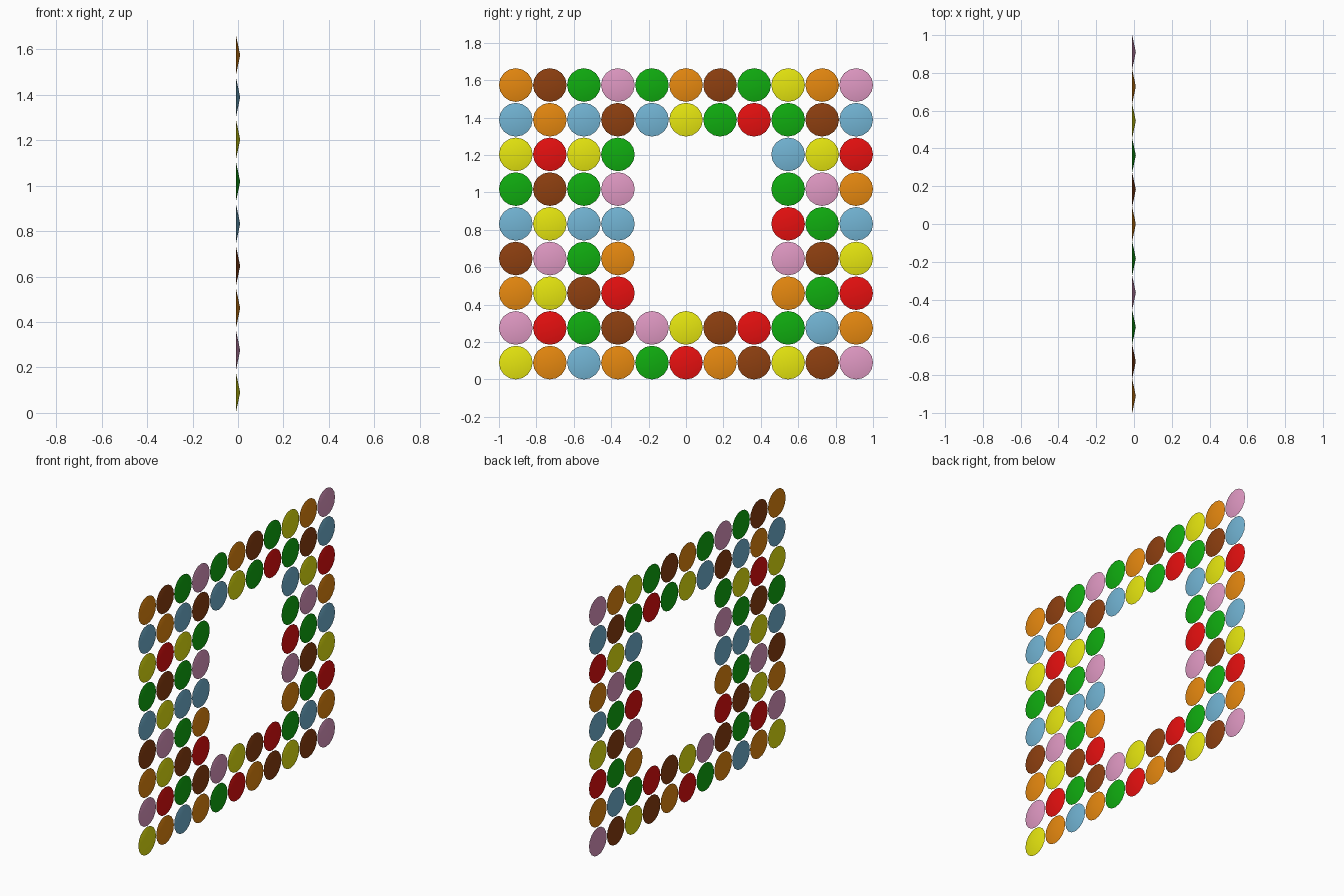
import bpy, bmesh
from mathutils import Matrix

if "Cube" in bpy.data.objects:
    bpy.data.objects.remove(bpy.data.objects["Cube"])

RADIUS, DEPTH, SIDES = 0.09, 0.019, 16
STEP_Y, STEP_Z = 0.182, 0.1855

COLOURS = {
    "O": ("orange", (0.8, 0.25, 0.005)),
    "B": ("brown", (0.27, 0.05, 0.005)),
    "G": ("green", (0.005, 0.42, 0.005)),
    "P": ("pink", (0.75, 0.32, 0.55)),
    "L": ("light_blue", (0.17, 0.46, 0.66)),
    "Y": ("yellow", (0.8, 0.8, 0.005)),
    "R": ("red", (0.8, 0.005, 0.005)),
}

# Colour pattern from the top row down, dots mark the opening
ROWS = [
    "OBGPGOBGYOP",
    "LOLBLYGRGBL",
    "YRYG....LYR",
    "GBGP....GPO",
    "LYLL....RGL",
    "BPGO....PBY",
    "OYBR....OGR",
    "PRGBPYBRGLO",
    "YOLOGROBYBP",
]


# Shallow conical sequin, domed side facing +x
def sequin_mesh(name, rgb):
    bm = bmesh.new()
    bmesh.ops.create_cone(bm, cap_ends=True, segments=SIDES, radius1=RADIUS,
                          radius2=0, depth=DEPTH,
                          matrix=Matrix.Rotation(1.5707963, 4, "Y"))
    for f in bm.faces:
        f.smooth = len(f.verts) == 3
    for e in bm.edges:
        if any(len(f.verts) > 3 for f in e.link_faces):
            e.smooth = False
    mesh = bpy.data.meshes.new(name + "_sequin")
    bm.to_mesh(mesh)
    bm.free()
    mat = bpy.data.materials.new(name)
    mat.diffuse_color = (*rgb, 1)
    mat.use_nodes = True
    mat.node_tree.nodes["Principled BSDF"].inputs["Base Color"].default_value = mat.diffuse_color
    mesh.materials.append(mat)
    return mesh


meshes = {k: sequin_mesh(*v) for k, v in COLOURS.items()}

# Lay the sequins out as a panel with a rectangular opening
for r, row in enumerate(ROWS):
    for c, key in enumerate(row):
        if key == ".":
            continue
        name = f"{COLOURS[key][0]}_sequin_{r + 1}_{c + 1}"
        ob = bpy.data.objects.new(name, meshes[key])
        ob.location = (0, (c - 5) * STEP_Y, RADIUS + (len(ROWS) - 1 - r) * STEP_Z)
        bpy.context.collection.objects.link(ob)
